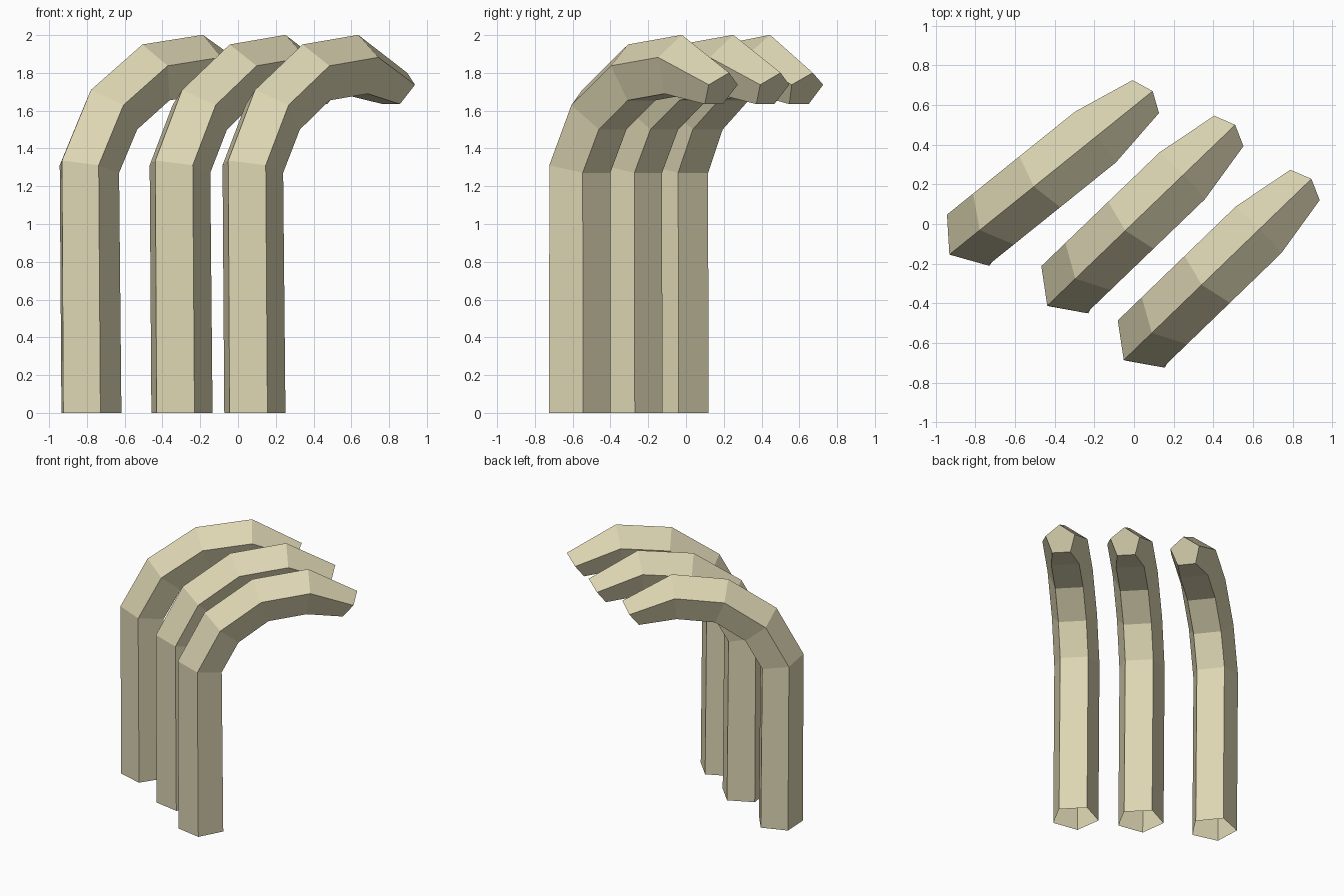
import bpy
import bmesh
from math import sin, cos, pi, radians
from mathutils import Vector

cube = bpy.data.objects.get("Cube")
if cube:
    bpy.data.objects.remove(cube, do_unlink=True)

# Single bone-coloured material
bone = bpy.data.materials.new("pale_bone")
bone.use_nodes = True
colour = (0.72, 0.67, 0.45, 1)
bone.diffuse_color = colour
bone.node_tree.nodes["Principled BSDF"].inputs["Base Color"].default_value = colour

SIDES = 5
# Rings along the curl: forward distance, height, tilt in degrees, radius
RINGS = [
    (0.00, 0.00, 0, 0.173),
    (0.00, 1.30, 12, 0.173),
    (0.156, 1.594, 42, 0.173),
    (0.434, 1.787, 71, 0.173),
    (0.772, 1.829, 95, 0.173),
    (1.083, 1.709, 125, 0.112),
]


def make_finger(name, x, y, heading):
    """Pentagonal tube, open at the foot and capped at the tip."""
    forward = Vector((cos(heading), sin(heading), 0))
    side = Vector((sin(heading), -cos(heading), 0))
    up = Vector((0, 0, 1))
    bm = bmesh.new()
    rings = []
    for dist, height, tilt, radius in RINGS:
        t = radians(tilt)
        outward = up * sin(t) - forward * cos(t)
        centre = Vector((x, y, height)) + forward * dist
        if height == 0:
            centre.x += 0.01  # slight lean of the shaft
        ring = []
        for i in range(SIDES):
            a = 2 * pi * i / SIDES
            ring.append(bm.verts.new(centre + radius * (outward * cos(a) + side * sin(a))))
        rings.append(ring)
    for low, high in zip(rings, rings[1:]):
        for i in range(SIDES):
            j = (i + 1) % SIDES
            bm.faces.new((low[i], low[j], high[j], high[i]))
    bm.faces.new(rings[-1])
    bmesh.ops.recalc_face_normals(bm, faces=bm.faces)
    mesh = bpy.data.meshes.new(name)
    bm.to_mesh(mesh)
    bm.free()
    mesh.materials.append(bone)
    obj = bpy.data.objects.new(name, mesh)
    bpy.context.collection.objects.link(obj)


# Three curled fingers side by side
make_finger("right_finger", -0.80, -0.048, radians(38.8))
make_finger("middle_finger", -0.316, -0.295, radians(43.9))
make_finger("left_finger", 0.07, -0.569, radians(44))
